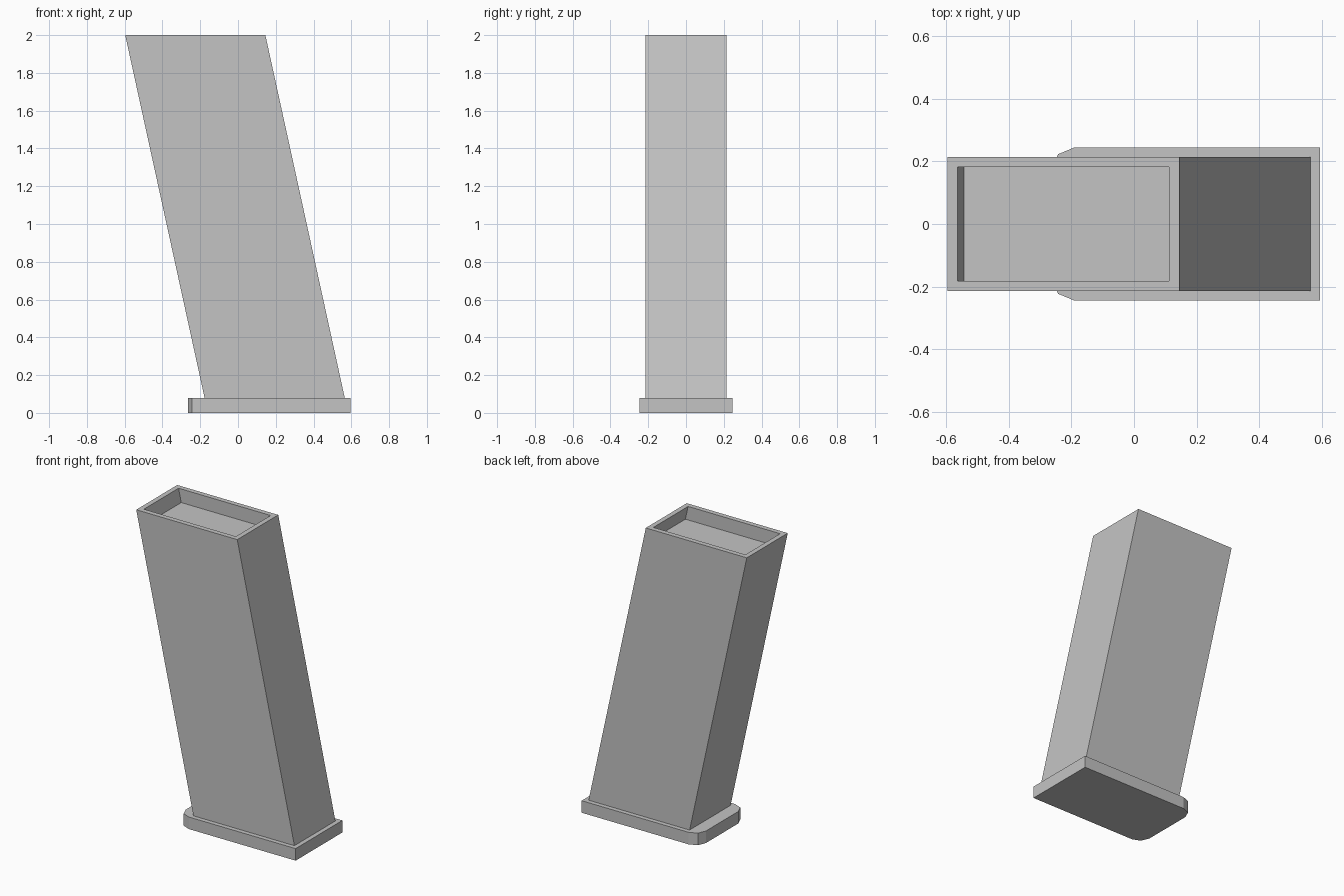
import bpy, bmesh
from mathutils import Matrix

cube = bpy.data.objects.get("Cube")
if cube:
    bpy.data.objects.remove(cube, do_unlink=True)

grey = bpy.data.materials.new("light_grey")
grey.use_nodes = True
COLOUR = (0.55, 0.55, 0.55, 1)
grey.diffuse_color = COLOUR
grey.node_tree.nodes["Principled BSDF"].inputs["Base Color"].default_value = COLOUR


def box(x0, x1, half_y, z0, z1):
    """Box as a bmesh, from its limits."""
    bm = bmesh.new()
    bmesh.ops.create_cube(bm, size=1)
    bmesh.ops.scale(bm, vec=(x1 - x0, 2 * half_y, z1 - z0), verts=bm.verts)
    bmesh.ops.translate(bm, vec=((x0 + x1) / 2, 0, (z0 + z1) / 2), verts=bm.verts)
    return bm


def finish(bm, name):
    bmesh.ops.recalc_face_normals(bm, faces=bm.faces)
    mesh = bpy.data.meshes.new(name)
    bm.to_mesh(mesh)
    bm.free()
    mesh.materials.append(grey)
    obj = bpy.data.objects.new(name, mesh)
    bpy.context.collection.objects.link(obj)
    return obj


PLATE_TOP, TOP = 0.08, 2.0
LEAN = -0.42 / (TOP - PLATE_TOP)

# Base plate with rounded corners at the -x end
bm = box(-0.265, 0.595, 0.245, 0, PLATE_TOP)
corners = [e for e in bm.edges
           if all(v.co.x < 0 for v in e.verts)
           and abs(e.verts[0].co.z - e.verts[1].co.z) > 0.01]
bmesh.ops.bevel(bm, geom=corners, offset=0.075, offset_type='OFFSET',
                segments=2, profile=0.5, affect='EDGES')
finish(bm, "base_plate")

# Leaning body with a rimmed, shallow recess in its top
bm = box(-0.177, 0.565, 0.215, PLATE_TOP, TOP)
top = max(bm.faces, key=lambda f: f.calc_center_median().z)
bmesh.ops.inset_region(bm, faces=[top], thickness=0.033, use_even_offset=True)
floor = bmesh.ops.extrude_face_region(bm, geom=[top])["geom"]
bmesh.ops.delete(bm, geom=[top], context='FACES_ONLY')
bmesh.ops.translate(bm, vec=(0, 0, -0.09),
                    verts=[g for g in floor if isinstance(g, bmesh.types.BMVert)])
shear = Matrix.Identity(4)
shear[0][2] = LEAN
shear[0][3] = -LEAN * PLATE_TOP
bmesh.ops.transform(bm, matrix=shear, verts=bm.verts)
finish(bm, "leaning_body")
